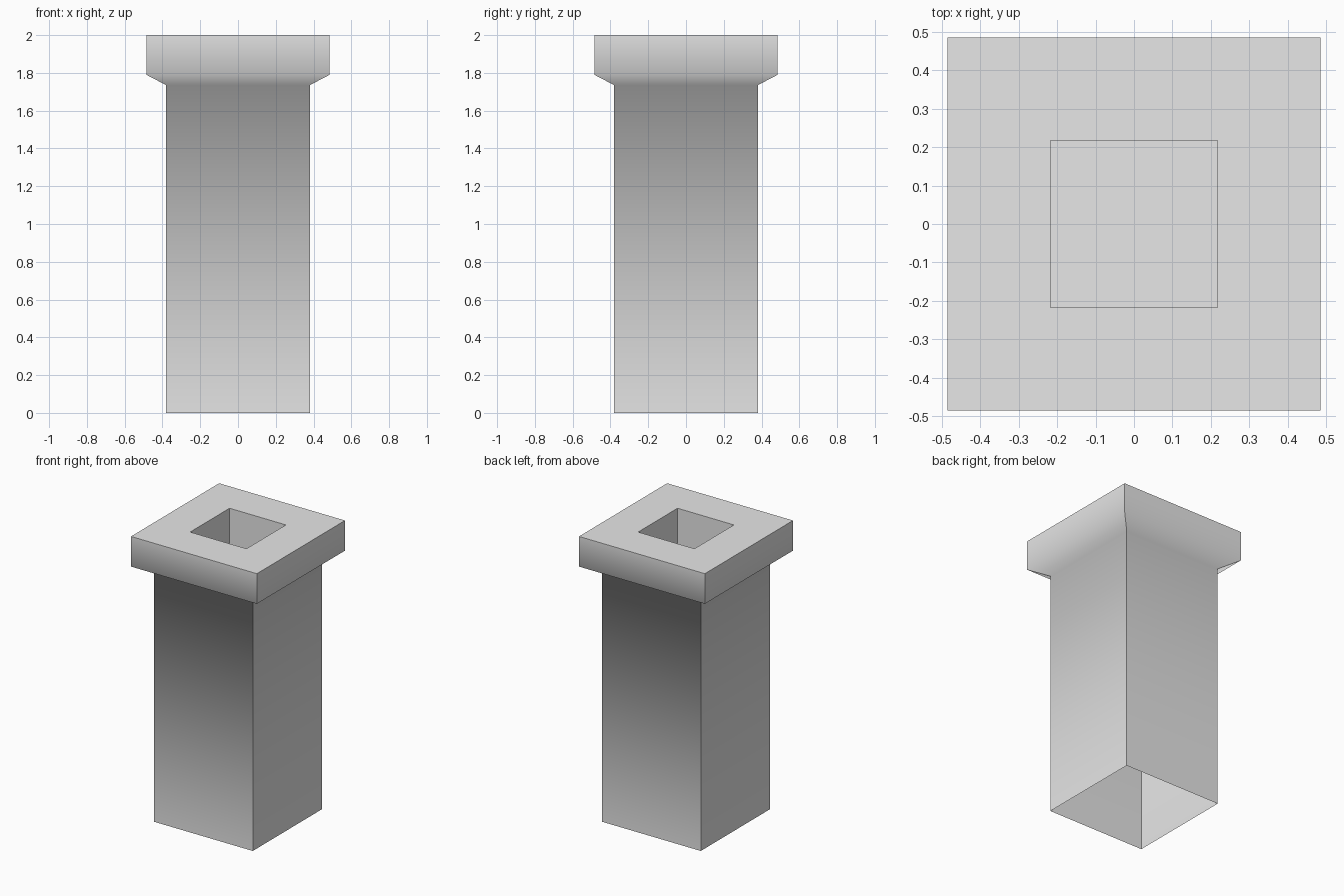
import bpy
import bmesh

old = bpy.data.objects.get("Cube")
if old:
    bpy.data.objects.remove(old, do_unlink=True)

# Single plain grey
grey = bpy.data.materials.new("light_grey")
grey.use_nodes = True
grey.diffuse_color = (0.8, 0.8, 0.8, 1)
grey.node_tree.nodes["Principled BSDF"].inputs["Base Color"].default_value = (0.8, 0.8, 0.8, 1)

# Square rings (half width, height): open-bottomed shaft, flared cap, sunken flue
SHAFT, CAP, FLUE = 0.38, 0.485, 0.217
profile = [(SHAFT, 0), (SHAFT, 1.735), (CAP, 1.79), (CAP, 2), (FLUE, 2), (FLUE, 1.6)]
soft_rings = (1, 2)  # the flare blends softly into shaft and cap

bm = bmesh.new()
rings = [[bm.verts.new((x * h, y * h, z)) for x, y in ((-1, -1), (1, -1), (1, 1), (-1, 1))]
         for h, z in profile]
for low, high in zip(rings, rings[1:]):
    for i in range(4):
        j = (i + 1) % 4
        bm.faces.new((low[i], low[j], high[j], high[i]))
bm.faces.new(rings[-1])  # flue floor

# Smooth only across the flare; corners and rims stay sharp
for face in bm.faces:
    face.smooth = True
for edge in bm.edges:
    edge.smooth = any(all(v in rings[r] for v in edge.verts) for r in soft_rings)

mesh = bpy.data.meshes.new("chimney_stack")
bm.to_mesh(mesh)
bm.free()
mesh.materials.append(grey)
stack = bpy.data.objects.new("chimney_stack", mesh)
bpy.context.collection.objects.link(stack)
